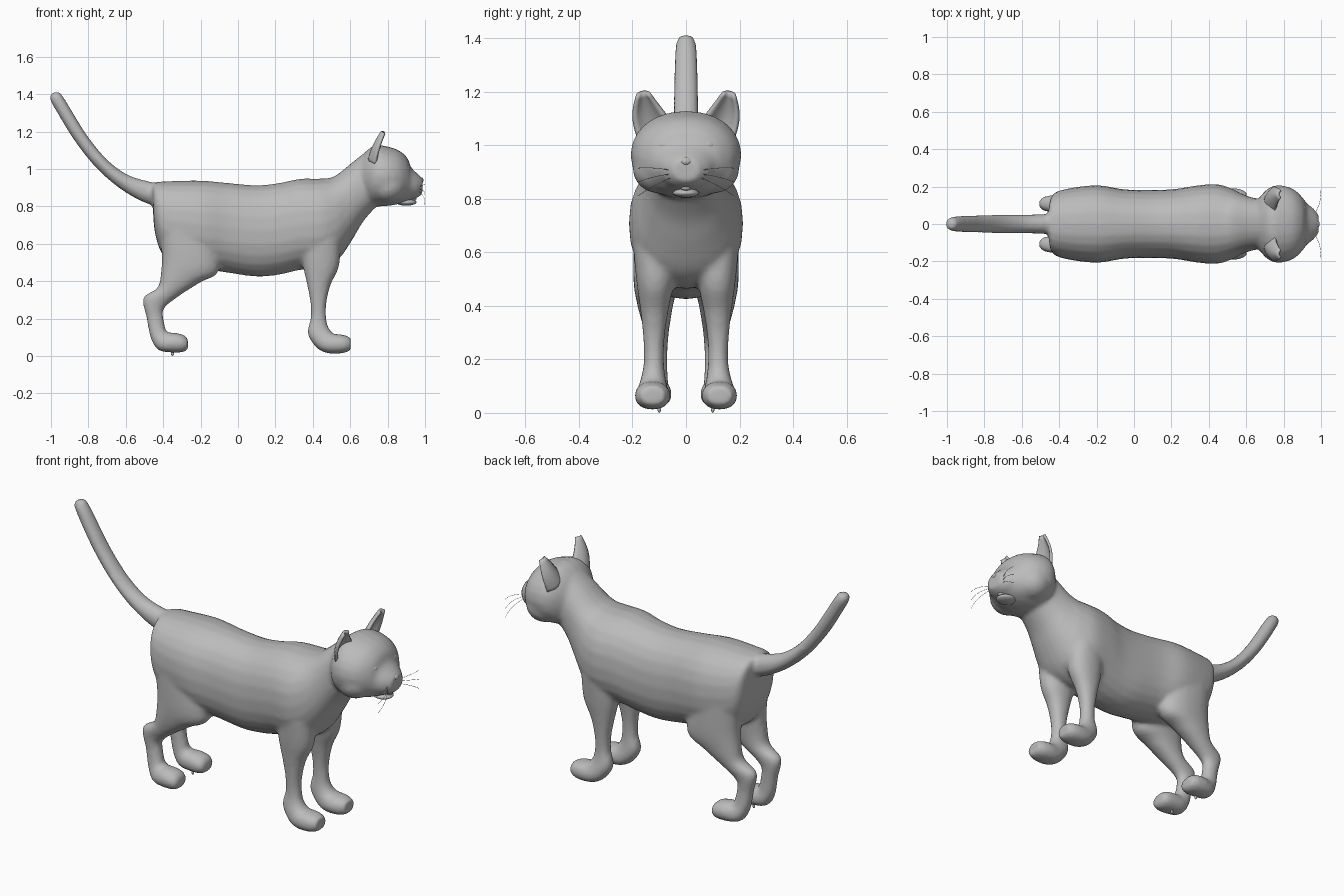
import bpy, bmesh, math
from mathutils import Vector

if "Cube" in bpy.data.objects:
    bpy.data.objects.remove(bpy.data.objects["Cube"])

grey = bpy.data.materials.new("grey")
grey.diffuse_color = (0.5, 0.5, 0.5, 1)
grey.use_nodes = True
grey.node_tree.nodes["Principled BSDF"].inputs["Base Color"].default_value = grey.diffuse_color


def finish(name, bm):
    bmesh.ops.recalc_face_normals(bm, faces=bm.faces)
    for f in bm.faces:
        f.smooth = True
    me = bpy.data.meshes.new(name)
    bm.to_mesh(me)
    bm.free()
    me.materials.append(grey)
    ob = bpy.data.objects.new(name, me)
    bpy.context.collection.objects.link(ob)
    return ob


def spline(p, i, t):
    """Smooth interpolation between rings i and i+1."""
    a, b, c, d = p[max(i - 1, 0)], p[i], p[i + 1], p[min(i + 2, len(p) - 1)]
    return [0.5 * (2 * q + (r - o) * t + (2 * o - 5 * q + 4 * r - s) * t * t
                   + (3 * q - o - 3 * r + s) * t ** 3) for o, q, r, s in zip(a, b, c, d)]


def loft(name, rings, power=1.0, n=24, steps=4):
    """Each ring: (xa, za, xb, zb, y centre, half width); a and b are opposite edge points."""
    full = [spline(rings, i, k / steps) for i in range(len(rings) - 1) for k in range(steps)]
    full.append(rings[-1])
    bm = bmesh.new()
    loops = []
    for xa, za, xb, zb, y, w in full:
        loop = []
        for k in range(n):
            t = 2 * math.pi * k / n
            c, s = (math.copysign(abs(v) ** power, v) for v in (math.cos(t), math.sin(t)))
            loop.append(bm.verts.new(((xa + xb + c * (xa - xb)) / 2, y + s * w,
                                      (za + zb + c * (za - zb)) / 2)))
        loops.append(loop)
    for p, q in zip(loops, loops[1:]):
        for k in range(n):
            bm.faces.new((p[k], p[(k + 1) % n], q[(k + 1) % n], q[k]))
    bm.faces.new(loops[0])
    bm.faces.new(loops[-1])
    return finish(name, bm)


def ellipsoid(name, loc, size):
    bm = bmesh.new()
    bmesh.ops.create_uvsphere(bm, u_segments=16, v_segments=10, radius=1)
    for v in bm.verts:
        v.co = Vector(a * b for a, b in zip(v.co, size)) + Vector(loc)
    return finish(name, bm)


# Torso and neck
skin = [loft("body", [
    (-.458, .92, -.455, .79, 0, .07), (-.44, .93, -.44, .64, 0, .15),
    (-.37, .935, -.38, .52, 0, .185), (-.2, .938, -.2, .47, 0, .207),
    (-.05, .925, -.05, .445, 0, .185), (.1, .913, .1, .425, 0, .182),
    (.22, .925, .22, .435, 0, .187), (.33, .947, .33, .46, 0, .205),
    (.43, .948, .45, .47, 0, .213), (.50, .955, .54, .52, 0, .19),
    (.55, .985, .61, .62, 0, .16), (.61, 1.035, .67, .72, 0, .14),
    (.68, 1.09, .74, .80, 0, .13)], 0.88)]

# Head and muzzle
skin.append(loft("head", [
    (.64, 1.04, .69, .80, 0, .13), (.69, 1.10, .72, .80, 0, .18),
    (.74, 1.128, .76, .80, 0, .205), (.80, 1.12, .82, .805, 0, .203),
    (.86, 1.10, .87, .815, 0, .178), (.905, 1.06, .9, .825, 0, .14),
    (.925, 1.01, .925, .835, 0, .11), (.96, .975, .955, .845, 0, .085),
    (.988, .95, .985, .865, 0, .05)], 0.95))

# Tail
skin.append(loft("tail", [
    (-.40, .92, -.40, .80, 0, .055), (-.48, .935, -.47, .81, 0, .053),
    (-.59, .97, -.56, .85, 0, .05), (-.70, 1.05, -.67, .925, 0, .05),
    (-.80, 1.17, -.78, 1.03, 0, .048), (-.87, 1.28, -.88, 1.16, 0, .046),
    (-.93, 1.38, -.96, 1.29, 0, .042), (-.955, 1.412, -1.005, 1.37, 0, .034),
    (-.97, 1.415, -1.005, 1.40, 0, .02)]))

for s in (-1, 1):
    # Front and hind legs, each running down into its paw
    front = [(.34, .66, .55, .62, .115, .085), (.345, .50, .54, .48, .115, .07),
             (.37, .38, .495, .38, .118, .052), (.388, .28, .472, .28, .12, .04),
             (.388, .2, .472, .2, .12, .037), (.372, .12, .485, .15, .122, .045),
             (.42, .045, .51, .12, .125, .058), (.48, .015, .53, .118, .125, .066),
             (.56, .015, .565, .113, .125, .064), (.602, .03, .602, .10, .125, .045)]
    hind = [(-.43, .72, -.12, .66, .11, .085), (-.408, .55, -.10, .46, .112, .085),
            (-.415, .42, -.20, .395, .115, .068), (-.435, .36, -.31, .325, .112, .054),
            (-.507, .31, -.395, .255, .108, .042), (-.488, .2, -.398, .2, .107, .037),
            (-.468, .1, -.385, .135, .11, .043), (-.43, .035, -.37, .125, .115, .056),
            (-.37, .02, -.34, .125, .118, .064), (-.30, .02, -.29, .113, .118, .062),
            (-.267, .035, -.267, .09, .118, .043)]
    for name, rings in (("front_leg", front), ("hind_leg", hind)):
        skin.append(loft(name, [r[:4] + (s * r[4], r[5]) for r in rings], 0.9))
    # Cheeks
    skin.append(ellipsoid("cheek", (.80, s * .10, .91), (.10, .10, .09)))

# Fuse the parts into one smooth skin
with bpy.context.temp_override(active_object=skin[0], object=skin[0],
                               selected_objects=skin, selected_editable_objects=skin):
    bpy.ops.object.join()
mod = skin[0].modifiers.new("fuse", 'REMESH')
mod.mode, mod.voxel_size, mod.use_smooth_shade = 'VOXEL', 0.012, True
mod = skin[0].modifiers.new("soften", 'SMOOTH')
mod.factor, mod.iterations = 0.5, 5

# Lower jaw, tongue, nose
ellipsoid("lower_jaw", (.90, 0, .822), (.055, .05, .018))
ellipsoid("tongue", (.925, 0, .84), (.03, .02, .012))
ellipsoid("nose", (.978, 0, .94), (.014, .022, .016))

for s in (-1, 1):
    # Cupped ear
    bm = bmesh.new()
    rows = []
    for j in range(9):
        v = j / 8
        inner = Vector((.055 + .085 * v, 1.085 + .11 * v))
        outer = Vector((.175 + .018 * math.sin(math.pi * v) + .005 * v, 1.02 + .17 * v))
        row = []
        for i in range(9):
            u = i / 8
            p = inner.lerp(outer, u)
            cup = .045 * 4 * u * (1 - u) * (1 - v * .7)
            x = .755 + .03 * v * v - cup - .02 * u * (1 - v)
            row.append(bm.verts.new((x, s * p.x, p.y + .008 * v * 4 * u * (1 - u))))
        rows.append(row)
    for a, b in zip(rows, rows[1:]):
        for i in range(8):
            bm.faces.new((a[i], a[i + 1], b[i + 1], b[i]))
    ear = finish("ear", bm)
    mod = ear.modifiers.new("thickness", 'SOLIDIFY')
    mod.thickness, mod.offset = 0.014, 0

    # Eye, and claw under the hind paw
    ellipsoid("eye", (.902, s * .078, 1.0), (.018, .03, .018))
    ellipsoid("claw", (-.35, s * .1, .012), (.008, .006, .012))

    # Whiskers
    for k in range(3):
        cu = bpy.data.curves.new("whisker", 'CURVE')
        cu.dimensions, cu.bevel_depth, cu.bevel_resolution = '3D', 0.001, 0
        sp = cu.splines.new('POLY')
        sp.points.add(5)
        for i, pt in enumerate(sp.points):
            t = i / 5
            pt.co = (.965 + .033 * math.sin(t * 2), s * (.05 + .13 * t),
                     .905 - .012 * k + (.03 - .04 * k) * t - .02 * t * t, 1)
        cu.materials.append(grey)
        bpy.context.collection.objects.link(bpy.data.objects.new("whisker", cu))
